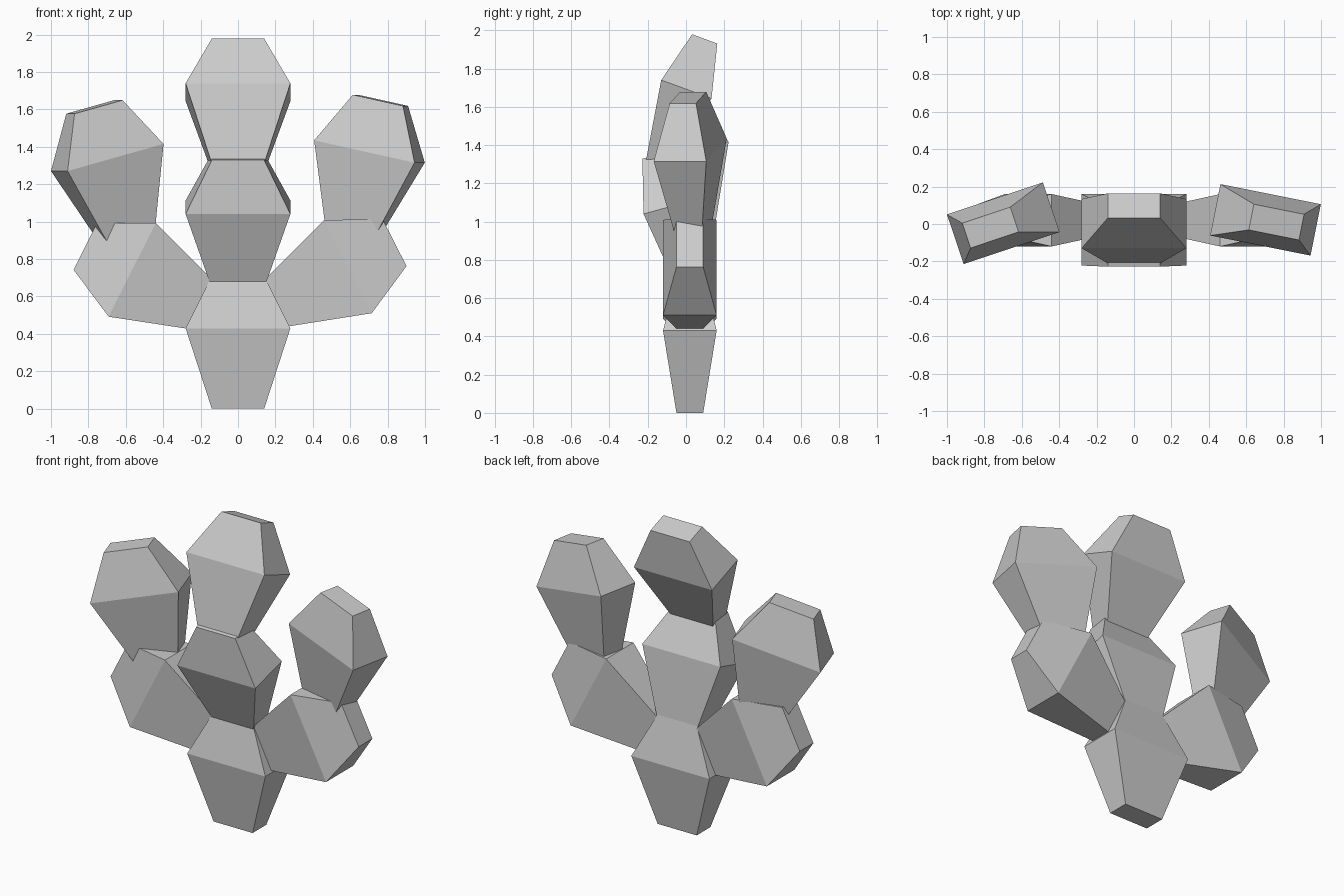
import bpy, bmesh
from math import radians
from mathutils import Matrix, Vector

if "Cube" in bpy.data.objects:
    bpy.data.objects.remove(bpy.data.objects["Cube"])

# cross-sections of one pad, measured from its widest ring: (height, half width, half depth)
RINGS = [(-0.43, 0.14, 0.07), (0.0, 0.28, 0.14), (0.28, 0.14, 0.07)]
CORNERS = [(-1, -1), (1, -1), (1, 1), (-1, 1)]


def pad(name, centre, pitch=0, lean=0, turn=0):
    """Faceted cactus pad whose widest ring is centred on `centre`; angles in degrees."""
    bm = bmesh.new()
    rings = [[bm.verts.new((sx * w, sy * d, z)) for sx, sy in CORNERS] for z, w, d in RINGS]
    for low, high in zip(rings, rings[1:]):
        for i in range(4):
            j = (i + 1) % 4
            bm.faces.new((low[i], low[j], high[j], high[i]))
    bm.faces.new(rings[0][::-1])
    bm.faces.new(rings[-1])
    rot = (Matrix.Rotation(radians(turn), 4, 'Z') @ Matrix.Rotation(radians(lean), 4, 'Y')
           @ Matrix.Rotation(radians(pitch), 4, 'X'))
    bm.transform(Matrix.Translation(Vector(centre)) @ rot)
    mesh = bpy.data.meshes.new(name)
    bm.to_mesh(mesh)
    bm.free()
    obj = bpy.data.objects.new(name, mesh)
    bpy.context.collection.objects.link(obj)
    return obj


# central column, zigzagging forward and back
pad("base_pad", (0, 0.02, 0.43))
pad("middle_pad", (0, -0.087, 1.077), pitch=15.2)
pad("crown_pad", (0, 0.002, 1.692), pitch=-20)

# side arms
pad("right_arm_pad", (0.588, 0.02, 0.76), lean=63)
pad("left_arm_pad", (-0.566, 0.02, 0.742), lean=-63.3)

# upright pads on the arms
pad("right_tip_pad", (0.703, 0.022, 1.375), lean=12.3, turn=-11.3)
pad("left_tip_pad", (-0.699, 0.004, 1.343), lean=-15, turn=18.5)
